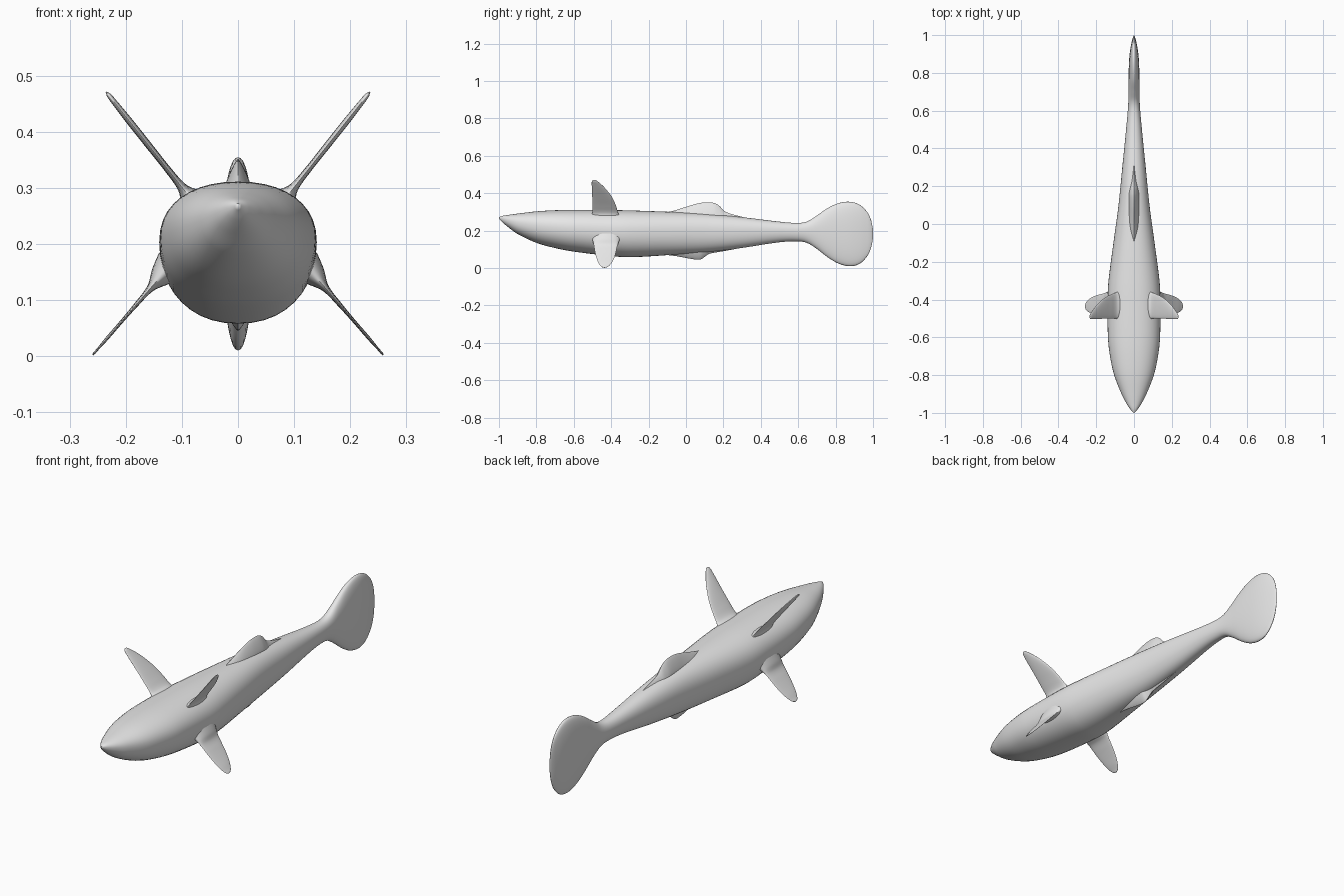
import bpy, bmesh, math
from mathutils import Vector

cube = bpy.data.objects.get("Cube")
if cube:
    bpy.data.objects.remove(cube)

grey = bpy.data.materials.new("fish_grey")
grey.use_nodes = True
colour = (0.8, 0.8, 0.8, 1)
grey.diffuse_color = colour
grey.node_tree.nodes["Principled BSDF"].inputs["Base Color"].default_value = colour


def smooth_rows(rows, steps):
    """Resample rows of numbers with a Catmull-Rom spline."""
    pts = [Vector(r) for r in rows]
    out = []
    for i in range(len(pts) - 1):
        b, c = pts[i], pts[i + 1]
        a = pts[i - 1] if i else b
        d = pts[i + 2] if i + 2 < len(pts) else c
        # Tangents allow for uneven spacing along the first column
        h = c[0] - b[0]
        m0 = (c - a) * (h / (c[0] - a[0]))
        m1 = (d - b) * (h / (d[0] - b[0]))
        for k in range(steps):
            t = k / steps
            out.append(b * (2*t**3 - 3*t**2 + 1) + m0 * (t**3 - 2*t**2 + t)
                       + c * (3*t**2 - 2*t**3) + m1 * (t**3 - t**2))
    return out + [pts[-1]]


def loft(name, rings):
    bm = bmesh.new()
    loops = [[bm.verts.new(p) for p in ring] for ring in rings]
    n = len(loops[0])
    for a, b in zip(loops, loops[1:]):
        for i in range(n):
            j = (i + 1) % n
            bm.faces.new((a[i], a[j], b[j], b[i]))
    bm.faces.new(loops[0])
    bm.faces.new(loops[-1])
    bmesh.ops.remove_doubles(bm, verts=bm.verts, dist=0.00005)
    bmesh.ops.recalc_face_normals(bm, faces=bm.faces)
    mesh = bpy.data.meshes.new(name)
    bm.to_mesh(mesh)
    bm.free()
    mesh.materials.append(grey)
    obj = bpy.data.objects.new(name, mesh)
    bpy.context.collection.objects.link(obj)
    for o in bpy.context.selected_objects:
        o.select_set(False)
    obj.select_set(True)
    bpy.context.view_layer.objects.active = obj
    bpy.ops.object.shade_smooth_by_angle(angle=math.radians(60))
    return obj


def power(v, e):
    return math.copysign(abs(v) ** e, v)


def long_part(name, rows, exponent, middle, steps=6, sides=40):
    """Loft along y from rows of y, half width, top and bottom."""
    rings = []
    for y, w, top, bottom in smooth_rows(rows, steps):
        zc = bottom + middle * (top - bottom)
        ring = []
        for i in range(sides):
            a = 2 * math.pi * i / sides
            x = max(w, 0) * power(math.cos(a), 2 / exponent)
            s = power(math.sin(a), 2 / exponent)
            ring.append((x, y, zc + s * (top - zc if s > 0 else zc - bottom)))
        rings.append(ring)
    return loft(name, rings)


def side_fin(name, root, tip, rows, side):
    """Loft along a slanted span from rows of span, front, back and half thickness."""
    root, tip = Vector(root), Vector(tip)
    span = tip - root
    normal = Vector((span.y, -span.x)).normalized()
    rings = []
    for t, front, back, thick in smooth_rows(rows, 6):
        c = root + span * t
        ring = []
        for i in range(24):
            a = 2 * math.pi * i / 24
            p = c + normal * (max(thick, 0) * math.sin(a))
            y = (front + back) / 2 + (back - front) / 2 * math.cos(a)
            ring.append((side * p.x, y, p.y))
        rings.append(ring)
    return loft(name, rings)


# Body running into the tall tail fin
long_part("body_and_tail", [
    (-1.0, .003, .272, .264), (-.98, .020, .279, .243), (-.95, .040, .284, .218),
    (-.9, .066, .291, .182), (-.8, .105, .303, .135), (-.7, .127, .309, .107),
    (-.6, .138, .311, .088), (-.4, .140, .310, .064), (-.3, .135, .308, .058),
    (-.1, .109, .301, .069), (.1, .082, .291, .084), (.3, .062, .272, .108),
    (.5, .042, .248, .138), (.6, .033, .241, .143), (.65, .030, .250, .133),
    (.7, .029, .281, .102), (.76, .029, .322, .056), (.82, .028, .348, .022),
    (.88, .025, .354, .010), (.93, .019, .337, .024), (.97, .011, .298, .065),
    (.99, .005, .255, .110), (1.0, 0, .205, .160)], 2.2, .55)

# Ridge-like fins along the back and belly
long_part("dorsal_fin", [
    (-.14, .012, .298, .25), (-.08, .022, .303, .25), (-.02, .027, .321, .25),
    (.05, .028, .342, .24), (.10, .028, .351, .24), (.15, .027, .348, .24),
    (.18, .025, .331, .23), (.205, .023, .305, .23), (.25, .020, .287, .22),
    (.34, .010, .265, .22)], 1.25, .4)
long_part("belly_fin", [
    (-.12, .012, .11, .071), (-.06, .022, .12, .065), (0, .027, .13, .054),
    (.05, .028, .13, .046), (.08, .027, .13, .047), (.10, .026, .14, .060),
    (.125, .025, .14, .076), (.2, .020, .15, .090), (.34, .010, .16, .116)], 1.25, .6)

# Paired slanted fins with flared roots
for label, side in (("left", 1), ("right", -1)):
    side_fin(label + "_upper_fin", (.065, .257), (.235, .471), [
        (0, -.515, -.34, .034), (.11, -.506, -.355, .022), (.2, -.500, -.364, .009),
        (.35, -.500, -.374, .006), (.55, -.501, -.393, .006), (.75, -.503, -.424, .006),
        (.9, -.504, -.455, .005), (.97, -.503, -.474, .004), (1, -.496, -.484, .001)], side)
    side_fin(label + "_lower_fin", (.118, .165), (.259, .002), [
        (0, -.505, -.345, .030), (.14, -.498, -.358, .020), (.27, -.493, -.366, .007),
        (.45, -.488, -.373, .004), (.65, -.480, -.382, .003), (.82, -.470, -.395, .003),
        (.93, -.459, -.409, .002), (.98, -.450, -.420, .002), (1, -.440, -.431, .001)], side)
